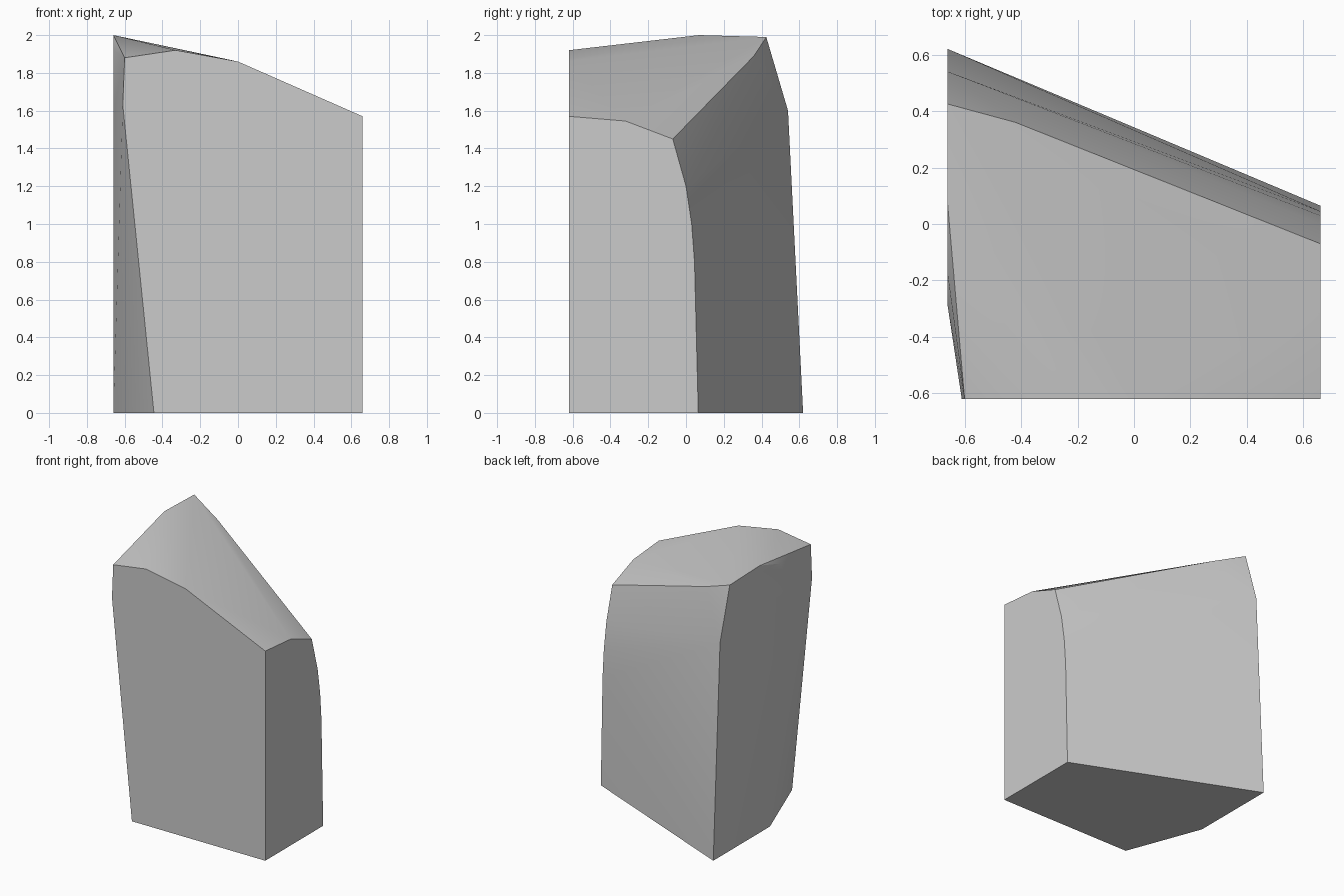
import bpy
import bmesh
import math

cube = bpy.data.objects.get("Cube")
if cube:
    bpy.data.objects.remove(cube, do_unlink=True)

LEFT, RIGHT, FRONT = -0.66, 0.66, -0.62

# Outline of the flat front face (x, z)
front = [(-0.445, 0), (RIGHT, 0), (RIGHT, 1.57), (0, 1.86),
         (-0.33, 1.92), (-0.6, 1.88), (-0.61, 1.63)]
# Rear edge and top of the flat narrow side (y, z)
narrow_side = [(0.065, 0), (0.045, 0.8), (0.03, 1.0), (0, 1.2),
               (-0.07, 1.45), (-0.32, 1.545)]
# Outline of the tall side (y, z)
tall_side = [(0.62, 0), (0.54, 1.6), (0.425, 1.99), (0.07, 2.0),
             (-0.18, 1.92), (-0.29, 1.6), (-0.05, 0)]

points = [(x, FRONT, z) for x, z in front]
points += [(RIGHT, y, z) for y, z in narrow_side]
points += [(LEFT, y, z) for y, z in tall_side]
points.append((-0.42, 0.36, 1.89))  # bend in the rear top ridge

# Faceted rock stretched over the outlines
bm = bmesh.new()
for p in points:
    bm.verts.new(p)
bmesh.ops.convex_hull(bm, input=bm.verts[:])
bmesh.ops.dissolve_limit(bm, angle_limit=math.radians(0.5),
                         verts=bm.verts[:], edges=bm.edges[:])
bmesh.ops.recalc_face_normals(bm, faces=bm.faces[:])
mesh = bpy.data.meshes.new("rock_block")
bm.to_mesh(mesh)
bm.free()
rock = bpy.data.objects.new("rock_block", mesh)
bpy.context.collection.objects.link(rock)

# Plain grey stone
stone = bpy.data.materials.new("stone_grey")
stone.use_nodes = True
colour = (0.6, 0.6, 0.6, 1)
stone.diffuse_color = colour
stone.node_tree.nodes["Principled BSDF"].inputs["Base Color"].default_value = colour
mesh.materials.append(stone)

# Soft shading across shallow bends, crisp at the main edges
bpy.ops.object.select_all(action='DESELECT')
rock.select_set(True)
bpy.context.view_layer.objects.active = rock
bpy.ops.object.shade_smooth_by_angle(angle=math.radians(30))
